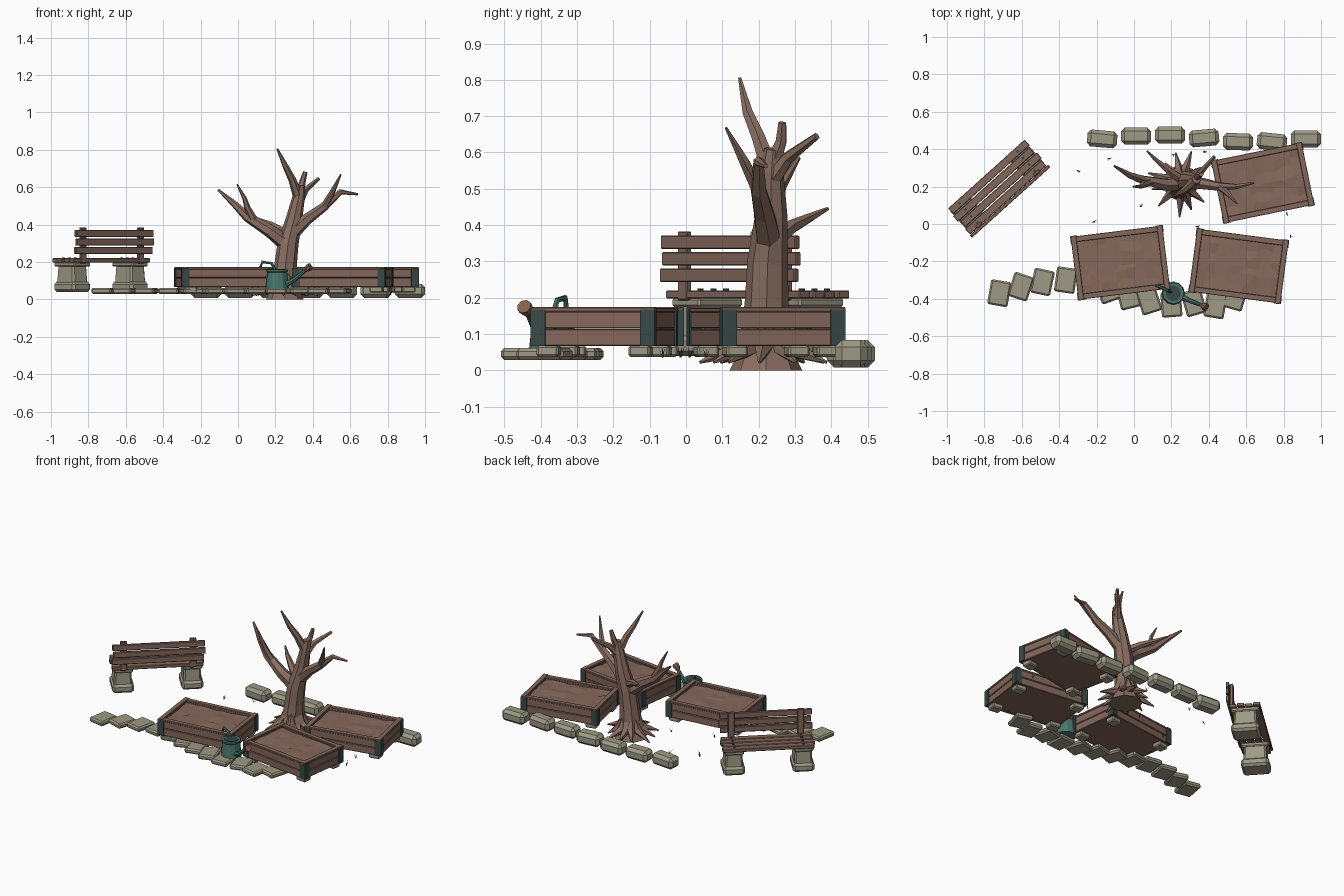
import bpy, bmesh, math, random
from mathutils import Matrix, Vector

random.seed(4)
cube = bpy.data.objects.get("Cube")
if cube:
    bpy.data.objects.remove(cube, do_unlink=True)


def material(name, r, g, b):
    m = bpy.data.materials.new(name)
    m.use_nodes = True
    m.diffuse_color = (r, g, b, 1)
    m.node_tree.nodes["Principled BSDF"].inputs["Base Color"].default_value = (r, g, b, 1)
    return m


WOOD = material("weathered wood", .23, .135, .105)
BARK = material("bark", .25, .155, .12)
SOIL = material("dry soil", .235, .14, .107)
STONE = material("stone", .34, .32, .235)
TEAL = material("teal metal", .065, .18, .14)
IRON = material("dark iron", .04, .065, .063)
RUST = material("rust", .24, .115, .075)
GRASS = material("dead grass", .09, .085, .06)


def finish(name, bm, mat, frame=None):
    bmesh.ops.recalc_face_normals(bm, faces=bm.faces)
    mesh = bpy.data.meshes.new(name)
    bm.to_mesh(mesh)
    bm.free()
    mesh.materials.append(mat)
    ob = bpy.data.objects.new(name, mesh)
    if frame:
        ob.matrix_world = frame
    bpy.context.collection.objects.link(ob)
    return ob


def place(x, y, degrees=0, z=0):
    return Matrix.Translation((x, y, z)) @ Matrix.Rotation(math.radians(degrees), 4, 'Z')


def box(name, size, loc, mat, frame=None, bevel=0.0, taper=1.0):
    bm = bmesh.new()
    bmesh.ops.create_cube(bm, size=1)
    for v in bm.verts:
        k = taper if v.co.z > 0 else 1
        v.co = Vector((v.co.x * size[0] * k, v.co.y * size[1] * k, v.co.z * size[2])) + Vector(loc)
    if bevel:
        bmesh.ops.bevel(bm, geom=bm.edges[:], offset=bevel, segments=1, affect='EDGES')
    return finish(name, bm, mat, frame)


def tube(name, points, mat, sides=6, squash=1.0):
    """Faceted sweep through (x, y, z, radius) points with parallel-carried rings."""
    bm = bmesh.new()
    pos = [Vector(p[:3]) for p in points]
    side = None
    rings = []
    for i, p in enumerate(pos):
        d = (pos[min(i + 1, len(pos) - 1)] - pos[max(i - 1, 0)]).normalized()
        if side is None:
            side = Vector((1, 0, 0)) if abs(d.x) < .8 else Vector((0, 1, 0))
        side = (side - d * side.dot(d)).normalized()
        up = d.cross(side)
        ring = []
        for k in range(sides):
            a = math.tau * k / sides
            ring.append(bm.verts.new(p + (side * math.cos(a) + up * math.sin(a) * squash) * points[i][3]))
        rings.append(ring)
    for a, b in zip(rings, rings[1:]):
        for k in range(sides):
            n = (k + 1) % sides
            bm.faces.new((a[k], a[n], b[n], b[k]))
    bm.faces.new(rings[0])
    bm.faces.new(rings[-1])
    return finish(name, bm, mat)


# Raised planters
L, W = .49, .335


def planter(tag, frame):
    for row, (z, h) in enumerate(((.09, .047), (.139, .047))):
        for s in (-1, 1):
            box(f"{tag}_long_plank_{row}", (L, .022, h), (0, s * (W / 2 - .011), z), WOOD, frame, .003)
            box(f"{tag}_end_plank_{row}", (.022, W - .04, h), (s * (L / 2 - .011), 0, z), WOOD, frame, .003)
    for s in (-1, 1):
        box(f"{tag}_long_rail", (L, .03, .012), (0, s * (W / 2 - .013), .166), WOOD, frame, .002)
        box(f"{tag}_end_rail", (.03, W + .012, .012), (s * (L / 2 - .013), 0, .168), WOOD, frame, .002)
        for t in (-1, 1):
            x, y = s * L / 2, t * W / 2
            box(f"{tag}_bracket_side", (.04, .006, .1), (x - s * .016, y + t * .002, .117), IRON, frame)
            box(f"{tag}_bracket_end", (.006, .04, .1), (x + s * .002, y - t * .016, .117), IRON, frame)
            box(f"{tag}_foot", (.07, .06, .032), (x - s * .045, y - t * .04, .053), STONE, frame, .006)
    box(f"{tag}_floor", (L - .03, W - .03, .012), (0, 0, .073), WOOD, frame)
    # Lumpy soil
    bm = bmesh.new()
    bmesh.ops.create_grid(bm, x_segments=9, y_segments=6, size=.5)
    for v in bm.verts:
        edge = max(abs(v.co.x), abs(v.co.y)) > .49
        j = 0 if edge else .018
        v.co = Vector((v.co.x * (L - .04) + random.uniform(-j, j),
                       v.co.y * (W - .04) + random.uniform(-j, j),
                       .15 + random.uniform(-.004, .005)))
    finish(f"{tag}_soil", bm, SOIL, frame)


planter("left_planter", place(-.073, -.207, 7))
planter("middle_planter", place(.56, -.225, -7.5))
planter("back_planter", place(.688, .22, 11.5))

# Back border stones
for i, (y, turn) in enumerate(((.455, -5), (.47, 0), (.475, 0), (.46, 5), (.44, -2), (.44, -6), (.455, 0))):
    box(f"border_stone_{i}", (.16, .09, .075), (0, 0, .046), STONE,
        place(-.17 + i * .1815, y, turn), .019)

# Curved stepping path
path = ((-.72, -.37, -10), (-.605, -.335, -18), (-.49, -.31, -12), (-.365, -.3, -8), (-.25, -.32, 12),
        (-.14, -.35, 20), (-.03, -.385, 14), (.08, -.41, 18), (.2, -.43, 4), (.32, -.42, 16),
        (.435, -.435, -10), (.54, -.39, -16))
for i, (x, y, turn) in enumerate(path):
    box(f"path_stone_{i}", (.11, .135, .032), (0, 0, .045), STONE, place(x, y, turn), .009)

# Bench: backrest on its local -y side
bench = place(-.722, .187, 42)
for s in (-1, 1):
    u = s * .208
    box("bench_leg_base", (.13, .165, .055), (u, .014, .067), STONE, bench, .014)
    box("bench_leg", (.11, .14, .12), (u, .014, .135), STONE, bench, .01, .9)
    box("bench_leg_cap", (.115, .165, .025), (u, .014, .187), STONE, bench, .006)
    box("bench_post", (.04, .018, .19), (u, -.07, .288), WOOD, bench, .003)
for i in range(4):
    shift = (.004, -.005, .006, -.003)[i]
    y = .084 - i * .047
    box(f"bench_seat_slat_{i}", (.55, .041, .022), (shift, y, .209), WOOD, bench, .003)
    for s in (-1, 1):
        box("bench_bolt", (.012, .012, .006), (s * .208, y, .222), IRON, bench)
for i, z in enumerate((.262, .307, .353)):
    box(f"bench_back_slat_{i}", (.555, .018, .037), ((-.004, .005, 0)[i], -.088, z), WOOD, bench, .003)

# Bare tree
tube("tree_trunk", [(.25, .22, 0, .1), (.25, .22, .045, .078), (.248, .22, .1, .068), (.255, .222, .19, .06),
                    (.268, .225, .3, .056), (.3, .235, .43, .044), (.325, .235, .55, .033),
                    (.335, .24, .61, .024)], BARK, 8)
branches = {
    "left": [(.27, .225, .29, .045), (.17, .21, .365, .035), (.05, .235, .44, .026),
             (-.02, .26, .51, .018), (-.105, .31, .585, .006)],
    "left_fork": [(.09, .225, .415, .022), (.05, .21, .49, .017), (.035, .2, .54, .012), (-.005, .2, .615, .004)],
    "right": [(.285, .23, .35, .04), (.37, .215, .43, .031), (.46, .2, .495, .024),
              (.55, .2, .575, .015), (.64, .22, .562, .006)],
    "right_fork": [(.46, .2, .495, .021), (.505, .16, .575, .015), (.55, .11, .668, .004)],
    "crown": [(.325, .235, .54, .028), (.29, .2, .64, .021), (.255, .17, .71, .016), (.21, .148, .805, .005)],
    "crown_stub": [(.33, .24, .57, .024), (.345, .262, .63, .017), (.36, .265, .682, .012)],
    "back_crown": [(.325, .235, .52, .026), (.36, .28, .585, .018), (.43, .36, .645, .01)],
    "back": [(.27, .225, .34, .028), (.18, .29, .395, .02), (.12, .34, .42, .013), (.07, .39, .445, .005)],
}
for name, pts in branches.items():
    tube(f"tree_branch_{name}", pts, BARK, 6)
for i in range(11):
    a = math.tau * (i + random.uniform(-.2, .2)) / 11
    c, s, r = math.cos(a), math.sin(a), random.uniform(.13, .19)
    tube(f"tree_root_{i}", [(.25 + c * .03, .22 + s * .03, .13, .03), (.25 + c * .07, .22 + s * .07, .06, .026),
                            (.25 + c * r, .22 + s * r, .022, .004)], BARK, 5)

# Watering can
cx, cy = .21, -.37
tube("can_body", [(cx, cy, .052, .062), (cx, cy, .06, .062), (cx, cy, .145, .053), (cx, cy, .15, .057),
                  (cx, cy, .16, .057)], TEAL, 12)
tube("can_opening", [(cx, cy, .155, .042), (cx, cy, .163, .042)], IRON, 12)
tube("can_spout", [(.245, -.385, .075, .018), (.3, -.41, .105, .013), (.365, -.435, .16, .01)], TEAL, 8)
tube("can_spout_rose", [(.36, -.433, .155, .011), (.375, -.44, .168, .02), (.388, -.446, .176, .021)], RUST, 8)
tube("can_handle", [(.2, -.365, .155, .008), (.18, -.355, .193, .008), (.13, -.333, .2, .008),
                    (.12, -.33, .175, .008), (.165, -.35, .1, .008)], TEAL, 6)

# Dry grass tufts
tufts = ((-.3, .285), (-.13, .35), (-.215, .01), (.04, .095), (.82, .055), (.835, -.065), (.21, .37),
         (.38, .385), (.34, -.015))
for i, (x, y) in enumerate(tufts):
    bm = bmesh.new()
    for k in range(5):
        a = random.uniform(0, math.tau)
        out = Vector((math.cos(a), math.sin(a), 0))
        wide = Vector((-out.y, out.x, 0)) * .003
        tip = out * random.uniform(.008, .02) + Vector((0, 0, random.uniform(.02, .035)))
        bm.faces.new([bm.verts.new(p) for p in (wide, -wide, tip)])
    finish(f"grass_tuft_{i}", bm, GRASS, place(x, y, 0, .035))
